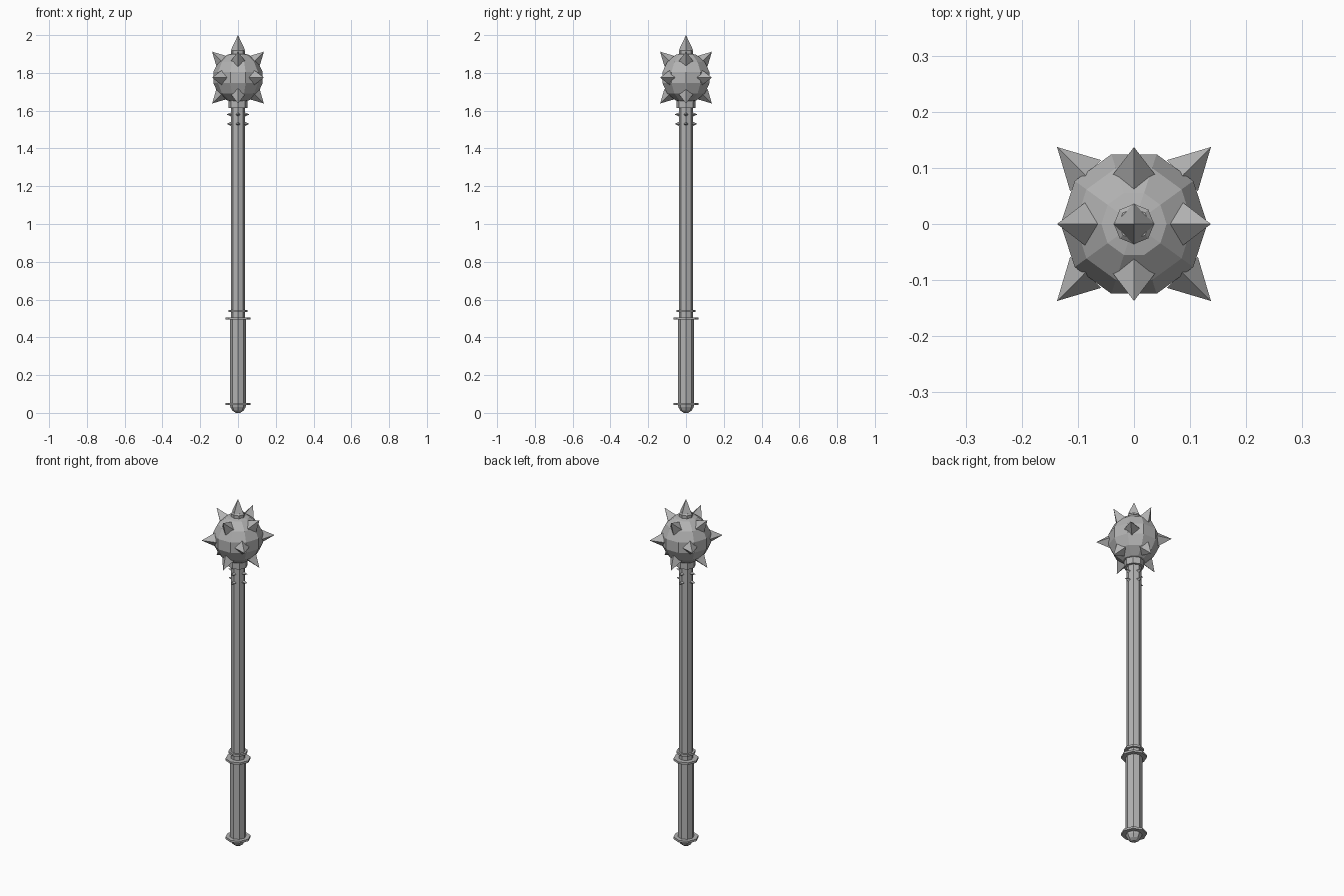
import bpy, bmesh, math
from mathutils import Vector, Matrix

if "Cube" in bpy.data.objects:
    bpy.data.objects.remove(bpy.data.objects["Cube"])

steel = bpy.data.materials.new("grey_steel")
steel.diffuse_color = (0.45, 0.45, 0.45, 1)
steel.use_nodes = True
steel.node_tree.nodes["Principled BSDF"].inputs["Base Color"].default_value = steel.diffuse_color

HEAD = Vector((0, 0, 1.775))


def finish(name, bm):
    me = bpy.data.meshes.new(name)
    bm.to_mesh(me)
    bm.free()
    me.materials.append(steel)
    ob = bpy.data.objects.new(name, me)
    bpy.context.collection.objects.link(ob)
    return ob


def lathe(name, profile, sides=8):
    """Closed solid turned around z from (radius, z) points, bottom to top."""
    bm = bmesh.new()
    rings = [[bm.verts.new((r * math.cos(2 * math.pi * i / sides),
                            r * math.sin(2 * math.pi * i / sides), z))
              for i in range(sides)] for r, z in profile]
    for lo, hi in zip(rings, rings[1:]):
        for i in range(sides):
            j = (i + 1) % sides
            bm.faces.new((lo[i], lo[j], hi[j], hi[i]))
    bm.faces.new(rings[0][::-1])
    bm.faces.new(rings[-1])
    return finish(name, bm)


def spike(name, base, direction, radius, length):
    """Four-sided pyramid with its corners along the tangent and the meridian."""
    d = Vector(direction).normalized()
    side = Vector((-d.y, d.x, 0))
    side = side.normalized() if side.length > 1e-4 else Vector((1, 0, 0))
    up = d.cross(side)
    bm = bmesh.new()
    ring = [bm.verts.new(base + v * radius) for v in (side, up, -side, -up)]
    tip = bm.verts.new(base + d * length)
    for i in range(4):
        bm.faces.new((ring[i], ring[(i + 1) % 4], tip))
    bm.faces.new(ring[::-1])
    bmesh.ops.recalc_face_normals(bm, faces=bm.faces)
    return finish(name, bm)


# Handle: rounded pommel, grip, shaft and neck
lathe("pommel", [(0.012, 0.0), (0.03, 0.012), (0.04, 0.03), (0.043, 0.045)])
lathe("grip", [(0.043, 0.045), (0.043, 0.5)])
lathe("shaft", [(0.038, 0.5), (0.038, 1.64)])
lathe("neck", [(0.051, 1.615), (0.051, 1.68)])

# Flat rings around the handle
for name, r, z in (("pommel_ring", 0.066, 0.047),
                   ("grip_ring", 0.066, 0.5),
                   ("shaft_ring", 0.051, 0.54)):
    lathe(name, [(r, z - 0.006), (r, z + 0.006)])

# Faceted ball head
bm = bmesh.new()
bmesh.ops.create_uvsphere(bm, u_segments=10, v_segments=7, radius=0.134,
                          matrix=Matrix.Translation(HEAD) @ Matrix.Rotation(math.radians(18), 4, 'Z'))
finish("ball_head", bm)

# Twelve head spikes: four level, four raised, four lowered
dirs = [(a, b, 0) for a in (-1, 1) for b in (-1, 1)]
for s in (-1, 1):
    dirs += [(1, 0, s), (-1, 0, s), (0, 1, s), (0, -1, s)]
for d in dirs:
    spike("head_spike", HEAD + Vector(d).normalized() * 0.122, d, 0.039, 0.072)

# Top collar and spike
lathe("top_collar", [(0.036, 1.885), (0.036, 1.918), (0.028, 1.925)])
spike("top_spike", Vector((0, 0, 1.922)), (0, 0, 1), 0.037, 0.078)

# Two rows of small studs under the head
for z in (1.53, 1.58):
    for d in ((1, 0, 0), (-1, 0, 0), (0, 1, 0), (0, -1, 0)):
        spike("shaft_stud", Vector(d) * 0.034 + Vector((0, 0, z)), d, 0.012, 0.027)
